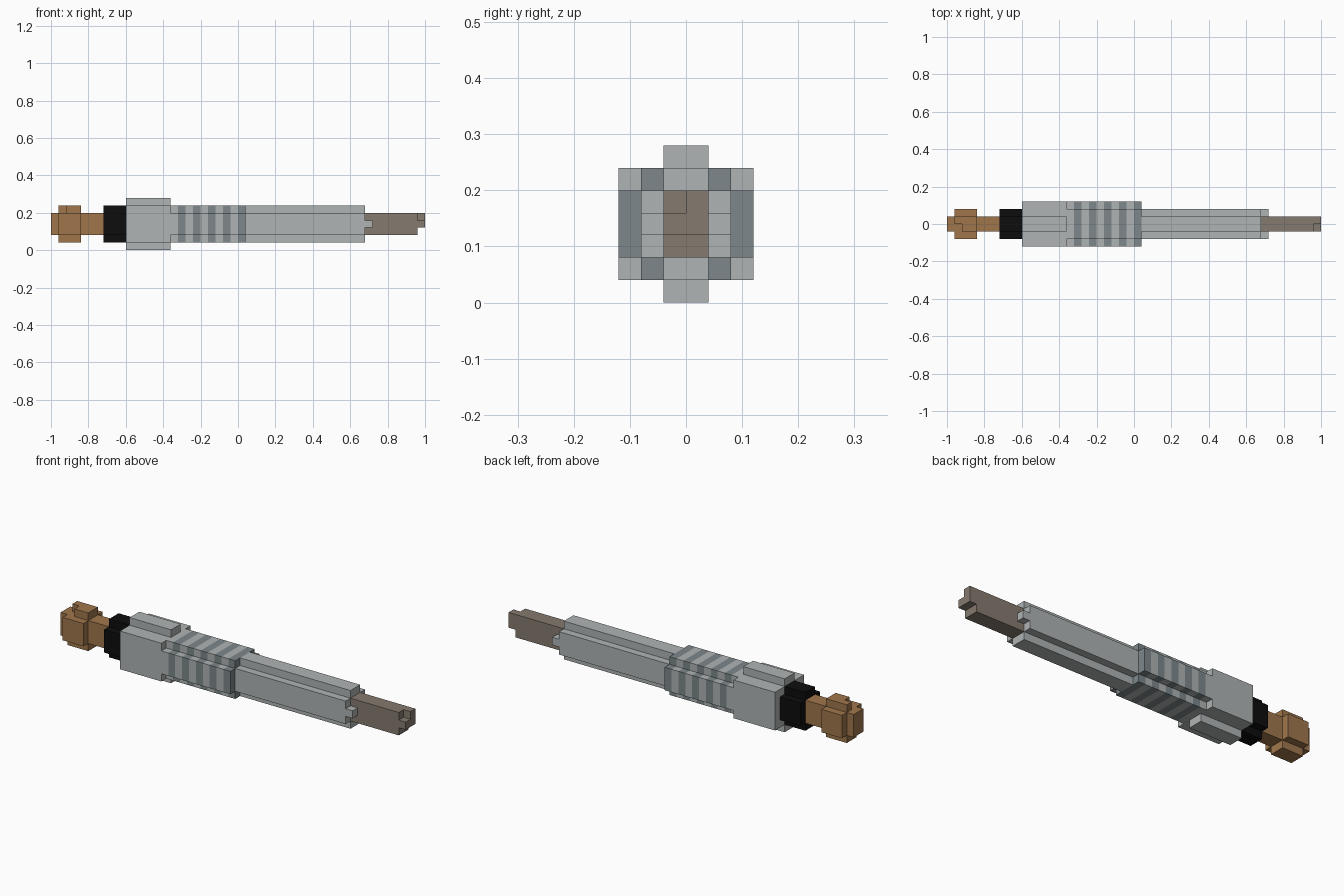
import bpy, bmesh, math
from mathutils import Vector

if "Cube" in bpy.data.objects:
    bpy.data.objects.remove(bpy.data.objects["Cube"])

U = 0.04  # block size; all boxes below are in whole blocks


def material(name, rgb):
    m = bpy.data.materials.new(name)
    m.diffuse_color = (*rgb, 1)
    m.use_nodes = True
    m.node_tree.nodes["Principled BSDF"].inputs["Base Color"].default_value = m.diffuse_color
    return m


GREY = material("light grey metal", (0.43, 0.456, 0.456))
DARK = material("dark grey stripe", (0.205, 0.245, 0.258))
BROWN = material("bronze brown", (0.35, 0.183, 0.072))
TAUPE = material("taupe metal", (0.235, 0.197, 0.159))
BLACK = material("black", (0.004, 0.004, 0.004))


def box(x0, x1, y0, y1, z0, z1):
    return {(x, y, z) for x in range(x0, x1) for y in range(y0, y1) for z in range(z0, z1)}


def cross(x0, x1, wide, narrow):
    """Bar along x with notched corners."""
    return box(x0, x1, -wide, wide, 2, 5) | box(x0, x1, -narrow, narrow, 1, 6)


# Each part: block shape and its materials
parts = {
    # knob with a chipped top corner, on a square stem
    "pommel": (box(-25, -18, -1, 1, 2, 5) | cross(-24, -21, 2, 1)
               - box(-24, -23, -1, 0, 5, 6), [BROWN]),
    "collar": (cross(-18, -15, 2, 1), [BLACK]),
    # square housing with a rib above and below
    "housing": (box(-15, -9, -3, 3, 1, 6) | box(-15, -9, -1, 1, 0, 7), [GREY]),
    "striped_grip": (cross(-9, 1, 3, 2), [GREY, DARK]),
    # long barrel with a prong on each side of the muzzle
    "barrel": (cross(1, 17, 2, 1) | box(17, 18, -2, -1, 3, 4)
               | box(17, 18, 1, 2, 3, 4), [GREY]),
    # rod with a stepped tip
    "rod": (box(17, 24, -1, 1, 2, 5) | box(24, 25, -1, 1, 3, 4)
            | box(24, 25, 0, 1, 4, 5), [TAUPE]),
}
solid = set().union(*(cells for cells, _ in parts.values()))


def build(name, cells, mats):
    """Skin the blocks with outer faces only, then merge flat areas."""
    bm = bmesh.new()
    for c in cells:
        for axis in range(3):
            for sign in (-1, 1):
                n = list(c)
                n[axis] += sign
                if tuple(n) in solid:
                    continue
                a, b = (axis + 1) % 3, (axis + 2) % 3
                corners = []
                for da, db in ((0, 0), (1, 0), (1, 1), (0, 1))[::sign]:
                    p = Vector(c)
                    p[axis] += sign > 0
                    p[a] += da
                    p[b] += db
                    corners.append(bm.verts.new(p * U))
                f = bm.faces.new(corners)
                # every other ring of the grip is dark
                f.material_index = int(len(mats) > 1 and c[0] % 2 == 0)
    bmesh.ops.remove_doubles(bm, verts=bm.verts[:], dist=0.001)
    bmesh.ops.dissolve_limit(bm, angle_limit=math.radians(1), verts=bm.verts[:],
                             edges=bm.edges[:], delimit={'MATERIAL'})
    me = bpy.data.meshes.new(name)
    bm.to_mesh(me)
    bm.free()
    for m in mats:
        me.materials.append(m)
    bpy.context.collection.objects.link(bpy.data.objects.new(name, me))


for part, (cells, mats) in parts.items():
    build(part, cells, mats)
